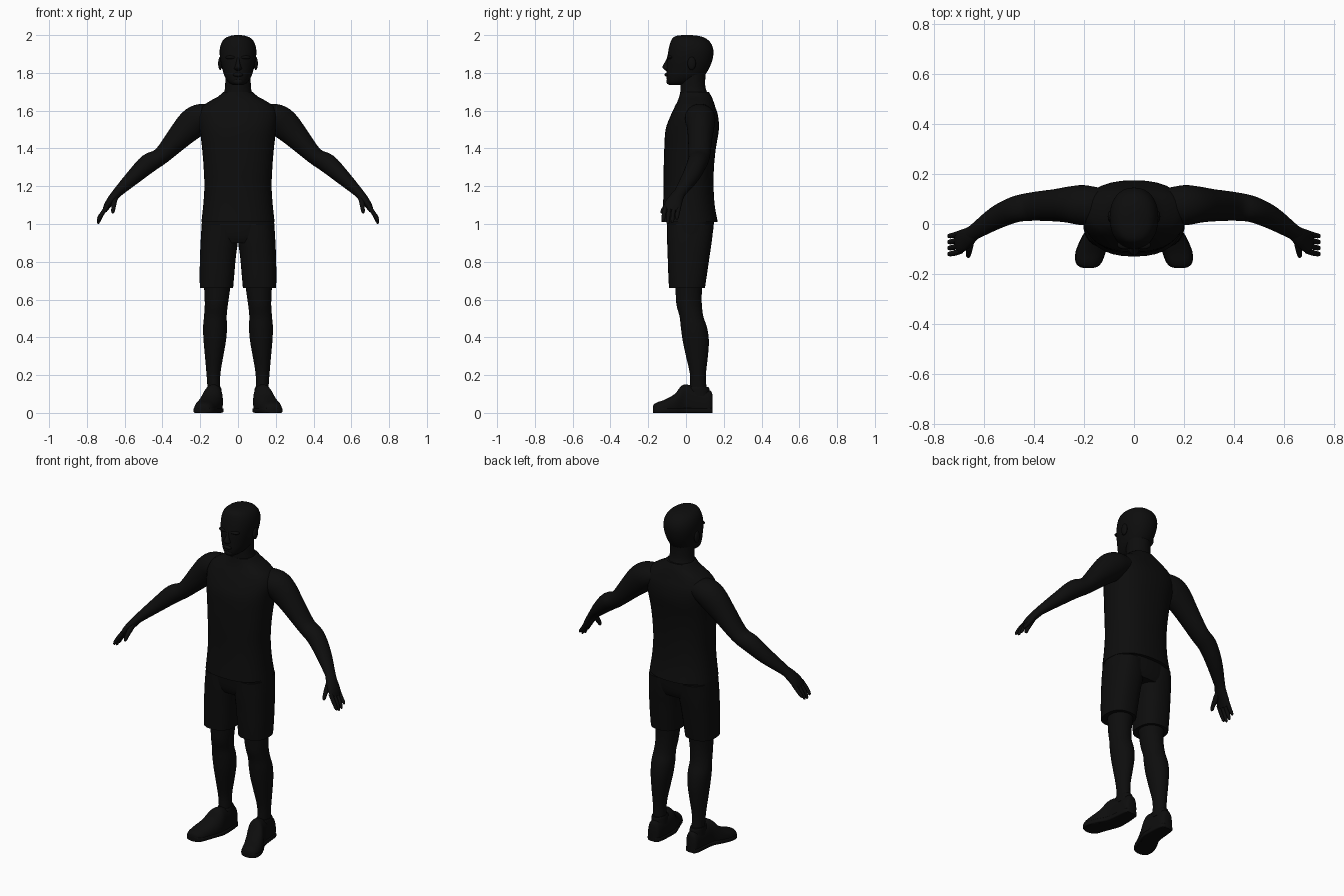
import bpy
import bmesh
import math
from mathutils import Vector

cube = bpy.data.objects.get("Cube")
if cube:
    bpy.data.objects.remove(cube, do_unlink=True)

black = bpy.data.materials.new("near_black")
black.use_nodes = True
tone = (0.004, 0.004, 0.004, 1)
black.diffuse_color = tone
black.node_tree.nodes["Principled BSDF"].inputs["Base Color"].default_value = tone

SIDES = 32
STEPS = 4
X, Y, Z = Vector((1, 0, 0)), Vector((0, 1, 0)), Vector((0, 0, 1))


def smooth_rows(rows):
    """Interpolate section rows with a Catmull-Rom spline."""
    result = []
    last = len(rows) - 1
    for i in range(last):
        a, b = rows[max(i - 1, 0)], rows[i]
        c, d = rows[i + 1], rows[min(i + 2, last)]
        for step in range(STEPS):
            t = step / STEPS
            result.append([
                q + t * (r - p) / 2 + t * t * (p - 2.5 * q + 2 * r - s / 2)
                + t ** 3 * (1.5 * (q - r) + (s - p) / 2)
                for p, q, r, s in zip(a, b, c, d)])
    result.append(list(rows[last]))
    return result


def finish(obj, mirrored, angle=50):
    obj.data.materials.append(black)
    bpy.ops.object.select_all(action="DESELECT")
    obj.select_set(True)
    bpy.context.view_layer.objects.active = obj
    bpy.ops.object.shade_smooth_by_angle(angle=math.radians(angle))
    if mirrored:
        obj.modifiers.new("Mirror", "MIRROR")


def skin(name, frames, power, mirrored):
    """Bridge superellipse rings; each frame is centre, u radius, v radius."""
    bm = bmesh.new()
    rings = []
    for centre, u, v in frames:
        ring = []
        for k in range(SIDES):
            angle = math.tau * k / SIDES
            c, s = math.cos(angle), math.sin(angle)
            c = math.copysign(abs(c) ** (2 / power), c)
            s = math.copysign(abs(s) ** (2 / power), s)
            point = centre + u * c + v * s
            point.z = max(point.z, 0)
            ring.append(bm.verts.new(point))
        rings.append(ring)
    for low, high in zip(rings, rings[1:]):
        for k in range(SIDES):
            n = (k + 1) % SIDES
            bm.faces.new((low[k], low[n], high[n], high[k]))
    bm.faces.new(rings[0])
    bm.faces.new(rings[-1])
    bmesh.ops.recalc_face_normals(bm, faces=bm.faces)
    mesh = bpy.data.meshes.new(name)
    bm.to_mesh(mesh)
    bm.free()
    obj = bpy.data.objects.new(name, mesh)
    bpy.context.collection.objects.link(obj)
    finish(obj, mirrored)


def stack(name, rows, power=2, mirrored=False, axes=(Z, X, Y)):
    """Rows are position on the main axis, then extents on the other two."""
    main, u, v = axes
    frames = []
    for pos, u0, u1, v0, v1 in smooth_rows(rows):
        centre = main * pos + u * (u0 + u1) / 2 + v * (v0 + v1) / 2
        frames.append((centre, u * (u1 - u0) / 2, v * (v1 - v0) / 2))
    skin(name, frames, power, mirrored)


def central(name, rows, power=2):
    """Rows are height, half width, front and back."""
    stack(name, [(z, -w, w, f, b) for z, w, f, b in rows], power)


def limb(name, rows):
    """Mirrored tube; rows are x, y, z, width in y and thickness."""
    rows = smooth_rows(rows)
    frames = []
    for i, row in enumerate(rows):
        after = Vector(rows[min(i + 1, len(rows) - 1)][:3])
        before = Vector(rows[max(i - 1, 0)][:3])
        along = (after - before).normalized()
        v = along.cross(Y).normalized()
        u = v.cross(along)
        frames.append((Vector(row[:3]), u * row[3], v * row[4]))
    skin(name, frames, 2, True)


def ball(name, place, radii, mirrored=False):
    bm = bmesh.new()
    bmesh.ops.create_uvsphere(bm, u_segments=20, v_segments=12, radius=1)
    bmesh.ops.scale(bm, vec=radii, verts=bm.verts)
    bmesh.ops.translate(bm, vec=place, verts=bm.verts)
    mesh = bpy.data.meshes.new(name)
    bm.to_mesh(mesh)
    bm.free()
    obj = bpy.data.objects.new(name, mesh)
    bpy.context.collection.objects.link(obj)
    finish(obj, mirrored)


# Head, neck and face
central("head", [
    (1.735, .025, -.085, -.03), (1.75, .05, -.098, .03), (1.78, .07, -.103, .09),
    (1.82, .083, -.102, .12), (1.87, .094, -.1, .14), (1.92, .097, -.093, .145),
    (1.96, .087, -.083, .13), (1.985, .066, -.07, .1), (1.997, .035, -.045, .06),
    (2, .01, -.01, .02)], 2.2)
central("neck", [(1.62, .09, -.03, .14), (1.68, .078, -.03, .12),
                 (1.73, .068, -.03, .102), (1.82, .068, -.03, .105)])
central("nose", [(1.81, .008, -.105, -.08), (1.822, .02, -.12, -.08),
                 (1.835, .016, -.124, -.08), (1.86, .009, -.11, -.08),
                 (1.885, .008, -.098, -.08)])
ball("lips", (0, -.099, 1.79), (.026, .014, .011))
ball("chin", (0, -.088, 1.755), (.028, .016, .018))
ball("brow", (.035, -.083, 1.882), (.032, .018, .01), True)
ball("ear", (.094, .03, 1.85), (.011, .022, .035), True)

# Sleeveless shirt
central("shirt", [
    (1.01, .194, -.13, .168), (1.1, .184, -.122, .152), (1.2, .178, -.118, .146),
    (1.3, .182, -.118, .148), (1.4, .19, -.115, .158), (1.5, .202, -.108, .174),
    (1.57, .21, -.083, .17), (1.62, .19, -.06, .155), (1.65, .15, -.045, .145),
    (1.675, .105, -.036, .135), (1.7, .078, -.03, .12)], 2.35)

# Shorts
central("shorts_seat", [(.9, .185, -.08, .125), (.94, .195, -.095, .14),
                        (1.03, .19, -.104, .15)], 2.5)
stack("shorts_leg", [
    (.66, .026, .202, -.09, .1), (.74, .019, .203, -.094, .112),
    (.83, .011, .201, -.097, .125), (.92, 0, .197, -.1, .138),
    (1, .01, .188, -.1, .145)], 2.4, True)

# Bare legs
stack("leg", [
    (.07, .09, .16, .02, .12), (.14, .094, .162, .022, .108),
    (.21, .093, .167, .02, .106), (.3, .078, .175, 0, .116),
    (.38, .064, .182, -.017, .121), (.45, .058, .185, -.027, .112),
    (.51, .06, .18, -.034, .092), (.57, .054, .176, -.05, .084),
    (.64, .044, .178, -.055, .084), (.75, .03, .185, -.06, .095)], 2, True)

# Shoes with flat soles
along_y = (Y, X, Z)
shoe = [(.139, .108, .15, -.01, .1), (.125, .09, .163, -.03, .12),
        (.07, .082, .17, -.03, .132), (.005, .08, .178, -.03, .15),
        (-.025, .083, .19, -.03, .142), (-.06, .095, .21, -.03, .1),
        (-.11, .115, .23, -.03, .071), (-.15, .13, .231, -.025, .057),
        (-.17, .148, .216, -.01, .045), (-.176, .17, .195, .01, .03)]
stack("shoe", shoe, 2.3, True, along_y)
stack("sole", [(y, a - .003, b + .003, 0, .026) for y, a, b, c, d in shoe],
      6, True, along_y)
stack("shoe_collar", [(.09, .084, .168, .01, .125), (.125, .088, .167, .006, .124),
                      (.137, .092, .165, .012, .118)], 2, True)

# Arms reach out, down and forward
limb("arm", [
    (.12, .07, 1.58, .07, .055), (.2, .075, 1.56, .08, .076),
    (.25, .077, 1.523, .074, .079), (.31, .075, 1.462, .065, .066),
    (.405, .07, 1.362, .057, .046), (.475, .058, 1.32, .052, .051),
    (.55, .025, 1.252, .046, .041), (.635, -.03, 1.17, .032, .026),
    (.66, -.046, 1.14, .031, .023)])
limb("palm", [(.635, -.03, 1.17, .03, .023), (.66, -.05, 1.14, .037, .024),
              (.69, -.069, 1.1, .045, .019), (.705, -.076, 1.072, .04, .013)])

# Four fingers and a thumb
for i, finger in enumerate(("index", "middle", "ring", "little")):
    spread = i * .024
    reach = (.012, 0, .004, .022)[i]
    limb(finger + "_finger", [
        (.692, spread - .108, 1.094, .011, .012),
        (.717, spread - .116, 1.058, .011, .011),
        (.732, spread - .119, 1.028 + reach / 2, .01, .01),
        (.739, spread - .12, 1.008 + reach, .008, .007),
        (.74, spread - .12, 1.001 + reach, .003, .003)])
limb("thumb", [(.652, -.06, 1.142, .018, .016), (.657, -.092, 1.11, .015, .014),
               (.66, -.115, 1.083, .012, .011), (.662, -.127, 1.064, .009, .009),
               (.662, -.131, 1.057, .003, .003)])
